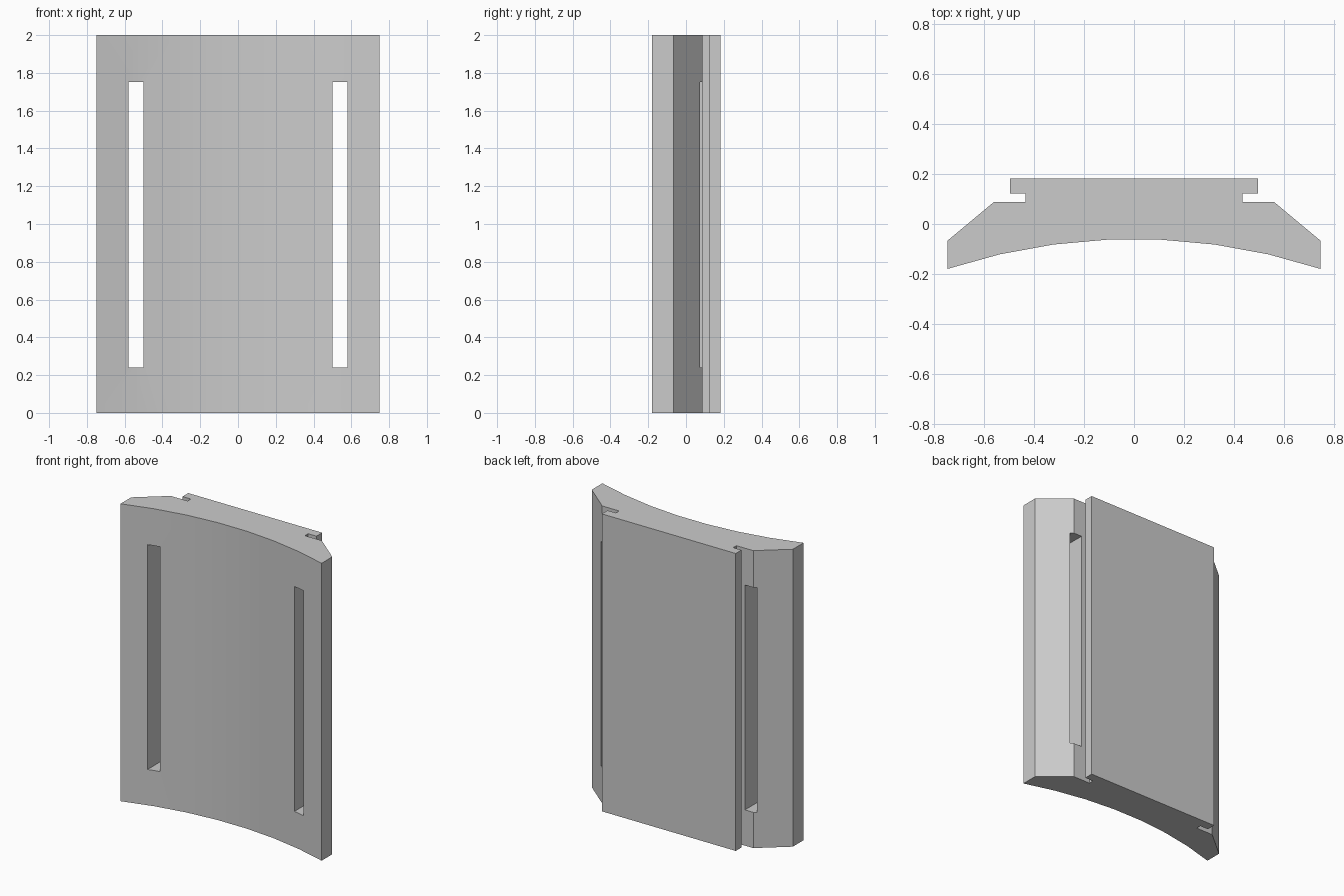
import bpy, bmesh, math

cube = bpy.data.objects.get("Cube")
if cube:
    bpy.data.objects.remove(cube, do_unlink=True)

HEIGHT = 2.0
HALF_WIDTH = 0.748
RADIUS = 2.4
FRONT_Y = -0.18
ARC_SEGMENTS = 7

grey = bpy.data.materials.new("plain grey")
grey.use_nodes = True
colour = (0.6, 0.6, 0.6, 1)
grey.diffuse_color = colour
grey.node_tree.nodes["Principled BSDF"].inputs["Base Color"].default_value = colour


def extrude_outline(name, outline, z0, z1):
    """Make a closed prism from an outline in the xy plane."""
    bm = bmesh.new()
    face = bm.faces.new([bm.verts.new((x, y, z0)) for x, y in outline])
    result = bmesh.ops.extrude_face_region(bm, geom=[face])
    top = [v for v in result["geom"] if isinstance(v, bmesh.types.BMVert)]
    bmesh.ops.translate(bm, verts=top, vec=(0, 0, z1 - z0))
    bmesh.ops.recalc_face_normals(bm, faces=bm.faces)
    mesh = bpy.data.meshes.new(name)
    bm.to_mesh(mesh)
    bm.free()
    mesh.materials.append(grey)
    obj = bpy.data.objects.new(name, mesh)
    bpy.context.collection.objects.link(obj)
    return obj


# Hollow curved front, swept from right to left
half_angle = math.asin(HALF_WIDTH / RADIUS)
centre_y = FRONT_Y - RADIUS * math.cos(half_angle)
angles = [half_angle * (2 * i / ARC_SEGMENTS - 1) for i in range(ARC_SEGMENTS + 1)]
front = [(RADIUS * math.sin(a), centre_y + RADIUS * math.cos(a)) for a in angles]

# Bevelled side, groove and raised back plate, mirrored to the other side
side = [(HALF_WIDTH, -0.067), (0.562, 0.088), (0.436, 0.088),
        (0.436, 0.122), (0.498, 0.122), (0.498, 0.183)]
mirrored = [(-x, y) for x, y in reversed(side)]
panel = extrude_outline("curved_panel", front + side + mirrored, 0, HEIGHT)

# Two tall slots cut through the panel
for label, sign in (("left", 1), ("right", -1)):
    x0, x1 = sorted((sign * 0.5, sign * 0.58))
    cutter = extrude_outline(label + "_slot_cutter",
                             [(x0, -0.4), (x1, -0.4), (x1, 0.11), (x0, 0.11)],
                             0.24, 1.752)
    cut = panel.modifiers.new(label + "_slot", "BOOLEAN")
    cut.operation = "DIFFERENCE"
    cut.solver = "EXACT"
    cut.object = cutter
    cutter.hide_render = True
    cutter.hide_set(True)

# Bake the slots into the panel and drop the cutters
bpy.context.view_layer.update()
evaluated = panel.evaluated_get(bpy.context.evaluated_depsgraph_get())
panel_mesh = bpy.data.meshes.new_from_object(evaluated)
panel.modifiers.clear()
panel.data = panel_mesh
for label in ("left", "right"):
    bpy.data.objects.remove(bpy.data.objects[label + "_slot_cutter"], do_unlink=True)

# Soft shading on the curve, crisp edges elsewhere
bpy.ops.object.select_all(action="DESELECT")
panel.select_set(True)
bpy.context.view_layer.objects.active = panel
bpy.ops.object.shade_smooth_by_angle(angle=math.radians(20))
